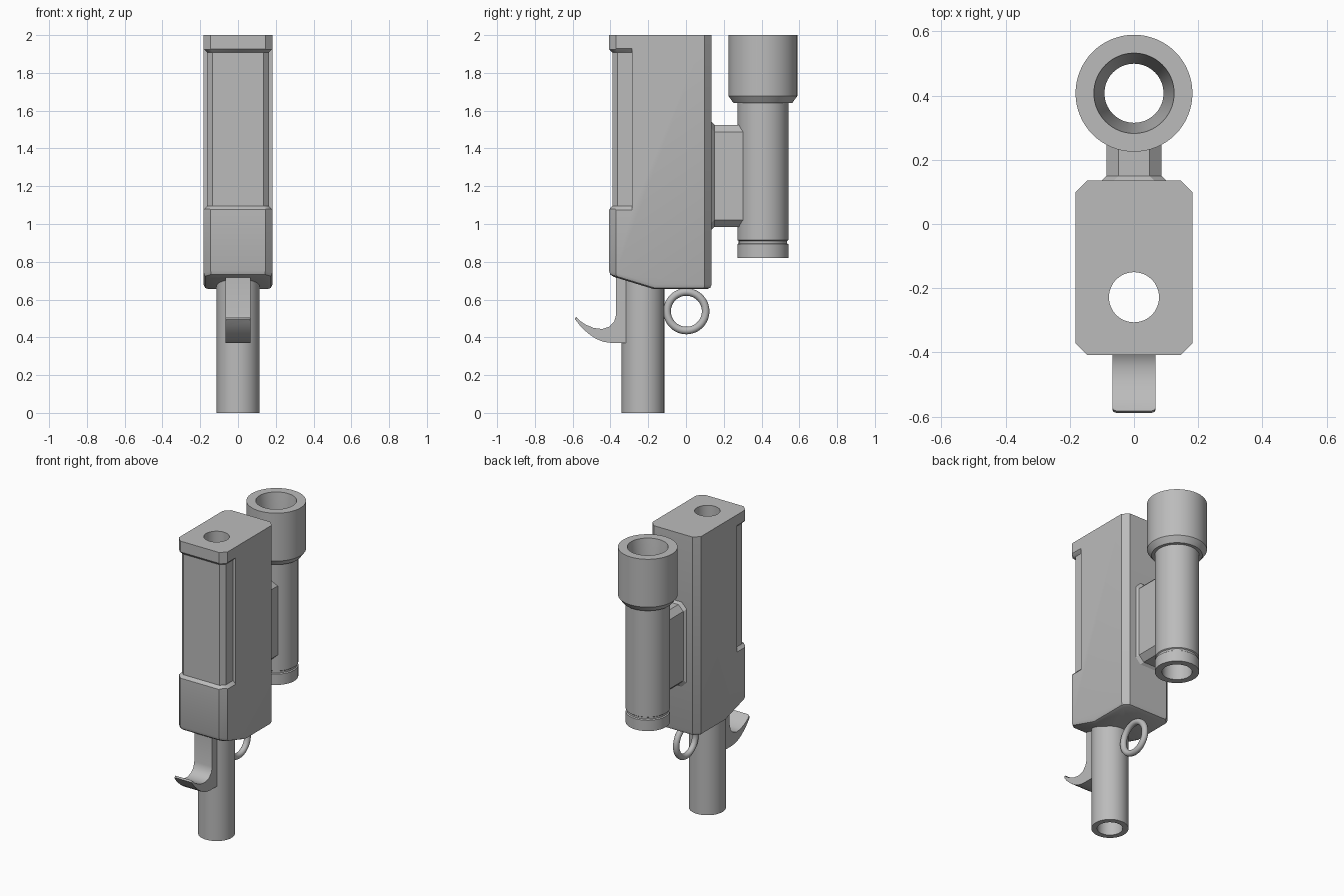
import bpy, bmesh
from math import cos, sin, pi, radians

cube = bpy.data.objects.get("Cube")
if cube:
    bpy.data.objects.remove(cube)

grey = bpy.data.materials.new("plain grey")
grey.use_nodes = True
colour = (0.5, 0.5, 0.5, 1)
grey.diffuse_color = colour
grey.node_tree.nodes["Principled BSDF"].inputs["Base Color"].default_value = colour


def finish(name, bm):
    bmesh.ops.recalc_face_normals(bm, faces=bm.faces)
    mesh = bpy.data.meshes.new(name)
    bm.to_mesh(mesh)
    bm.free()
    mesh.materials.append(grey)
    obj = bpy.data.objects.new(name, mesh)
    bpy.context.collection.objects.link(obj)
    return obj


def loft(rings, caps=True, closed=False):
    """Join equal rings of points; cap the ends or close the loop."""
    bm = bmesh.new()
    rows = [[bm.verts.new(p) for p in ring] for ring in rings]
    pairs = list(zip(rows, rows[1:]))
    if closed:
        pairs.append((rows[-1], rows[0]))
    for a, b in pairs:
        for i in range(len(a)):
            j = (i + 1) % len(a)
            bm.faces.new((a[i], a[j], b[j], b[i]))
    if caps and not closed:
        bm.faces.new(rows[0])
        bm.faces.new(rows[-1])
    bmesh.ops.recalc_face_normals(bm, faces=bm.faces)
    return bm


def lathe(name, profile, y, steps=64):
    """Turn a closed (radius, z) profile about a vertical axis."""
    turns = [2 * pi * k / steps for k in range(steps)]
    rings = [[(r * cos(a), y + r * sin(a), z) for a in turns] for r, z in profile]
    return finish(name, loft(rings, closed=True))


def prism(profile, half):
    """Extrude a (y, z) profile across x."""
    return loft([[(x, y, z) for y, z in profile] for x in (-half, half)])


def smooth(obj):
    bpy.ops.object.select_all(action="DESELECT")
    obj.select_set(True)
    bpy.context.view_layer.objects.active = obj
    bpy.ops.object.shade_smooth_by_angle(angle=radians(32))


def cut(obj, cutter):
    mod = obj.modifiers.new("cut", "BOOLEAN")
    mod.operation = "DIFFERENCE"
    mod.solver = "EXACT"
    mod.object = cutter
    bpy.context.view_layer.objects.active = obj
    bpy.ops.object.modifier_apply(modifier="cut")
    bpy.data.objects.remove(cutter)


# Main body with chamfered uprights and a softened underside
FRONT, BACK, HALF, BARREL_Y = -0.408, 0.136, 0.182, -0.228
bm = prism([(FRONT, 2), (BACK, 2), (BACK, 0.655), (-0.17, 0.655), (FRONT, 0.728)], HALF)
uprights = [e for e in bm.edges if abs(e.verts[0].co.z - e.verts[1].co.z) > 1]
bmesh.ops.bevel(bm, geom=uprights, offset=0.037, segments=1, affect="EDGES")
bm.normal_update()
rim = [e for e in bm.edges if sum(f.normal.z < -0.5 for f in e.link_faces) == 1]
bmesh.ops.bevel(bm, geom=rim, offset=0.025, segments=2, profile=0.5, affect="EDGES")
body = finish("body", bm)


# Wrap-around grip recess with sloping ends
def recess_ring(z, grow):
    side, front = 0.163 + grow, -0.39 - grow
    half = [(0.4, -0.285), (side, -0.285), (side, front + 0.028), (side - 0.028, front)]
    outline = half + [(-x, y) for x, y in reversed(half)] + [(-0.4, -0.7), (0.4, -0.7)]
    return [(x, y, z) for x, y in outline]


steps = [(1.072, 0.022), (1.095, 0), (1.908, 0), (1.931, 0.022)]
cut(body, finish("recess_cutter", loft([recess_ring(z, g) for z, g in steps])))

# Bore through the body
BORE = 0.078
bore = [[(BORE * cos(2 * pi * k / 64), BARREL_Y + BORE * sin(2 * pi * k / 64), z)
         for k in range(64)] for z in (0.3, 2.2)]
cut(body, finish("bore_cutter", loft(bore)))
smooth(body)

# Lower barrel tube
smooth(lathe("barrel", [(BORE, 0), (0.113, 0), (0.113, 0.75), (BORE, 0.75)], BARREL_Y))

# Rear tube with grooved foot and wide flared cup
smooth(lathe("rear_tube", [
    (0.092, 0.82), (0.135, 0.82), (0.135, 0.893), (0.128, 0.898), (0.128, 0.91),
    (0.135, 0.915), (0.135, 1.64), (0.155, 1.64), (0.182, 1.677), (0.182, 2),
    (0.125, 2), (0.092, 1.7)], 0.407))


# Bracket between body and rear tube
def bracket_ring(y, grow):
    w, h, c = 0.085 + grow, 0.27 + grow, 0.037
    quarter = [(w, h - c), (w - c, h)]
    top = quarter + [(-x, z) for x, z in reversed(quarter)]
    return [(x, y, 1.255 + z) for x, z in top + [(-x, -z) for x, z in top]]


finish("bracket", loft([bracket_ring(0.12, 0.015), bracket_ring(BACK, 0.015),
                        bracket_ring(0.15, 0), bracket_ring(0.31, 0)]))

# Hook with its upright bar, rounded at the tip
bm = prism([
    (-0.31, 0.37), (-0.31, 0.74), (-0.37, 0.74), (-0.37, 0.52), (-0.38, 0.484),
    (-0.405, 0.457), (-0.445, 0.444), (-0.49, 0.45), (-0.53, 0.467), (-0.56, 0.486),
    (-0.582, 0.508), (-0.588, 0.497), (-0.56, 0.46), (-0.52, 0.422), (-0.48, 0.394),
    (-0.44, 0.377), (-0.395, 0.37)], 0.067)
tip = [e for e in bm.edges if all(v.co.y < -0.58 for v in e.verts)
       and abs(e.verts[0].co.x - e.verts[1].co.x) < 0.01]
bmesh.ops.bevel(bm, geom=tip, offset=0.013, segments=2, profile=0.5, affect="EDGES")
smooth(finish("hook", bm))

# Lanyard ring under the body
bpy.ops.mesh.primitive_torus_add(major_radius=0.102, minor_radius=0.02, major_segments=48,
                                 minor_segments=16, location=(0, 0.002, 0.538),
                                 rotation=(0, pi / 2, 0))
ring = bpy.context.object
ring.name = "lanyard_ring"
ring.data.materials.append(grey)
smooth(ring)
